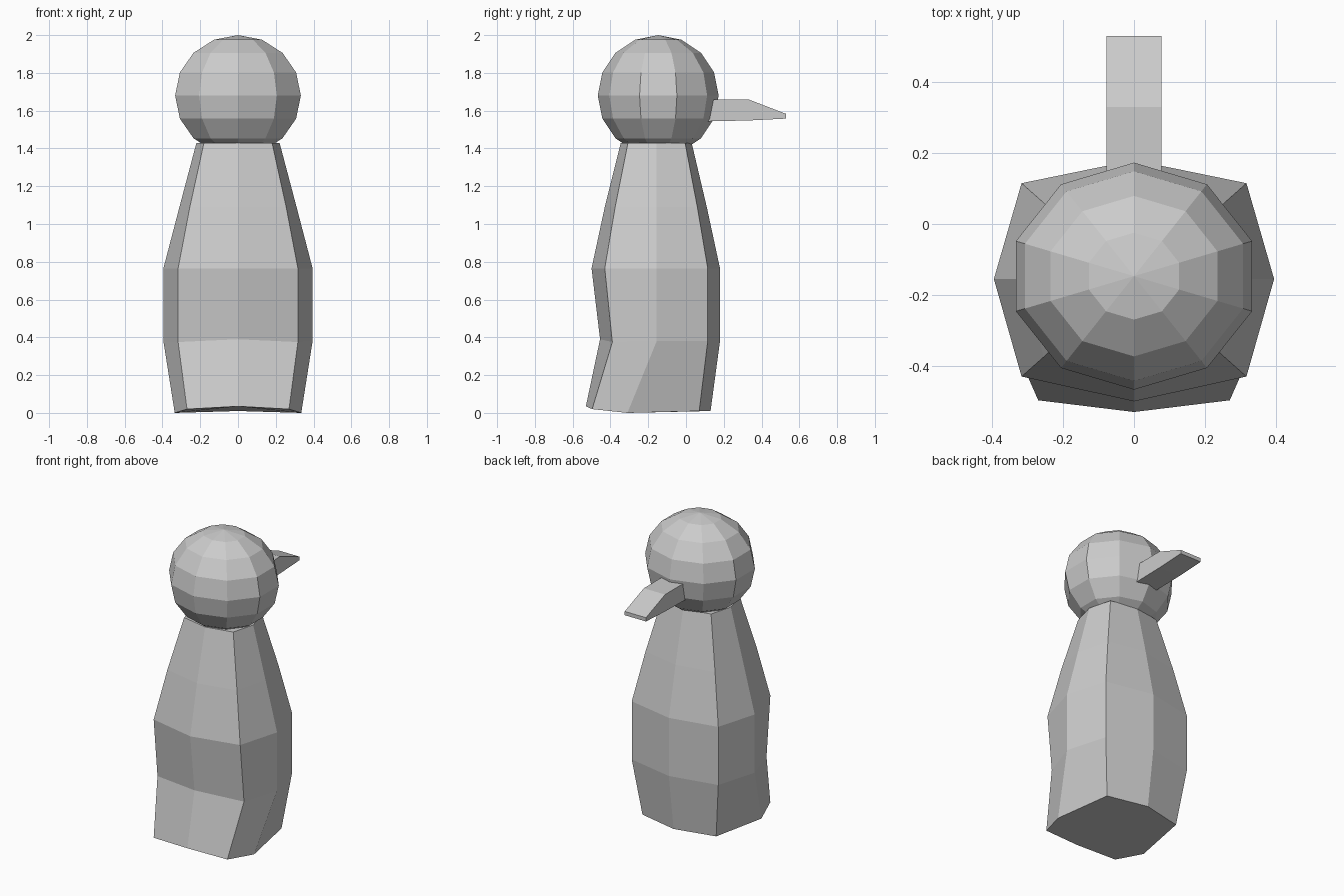
import bpy, bmesh
from math import pi

if "Cube" in bpy.data.objects:
    bpy.data.objects.remove(bpy.data.objects["Cube"])


def loft(name, rings):
    """Skin a stack of closed rings and cap both ends."""
    bm = bmesh.new()
    loops = [[bm.verts.new(p) for p in ring] for ring in rings]
    n = len(loops[0])
    for a, b in zip(loops, loops[1:]):
        for i in range(n):
            j = (i + 1) % n
            bm.faces.new((a[i], a[j], b[j], b[i]))
    bm.faces.new(loops[0][::-1])
    bm.faces.new(loops[-1])
    bmesh.ops.recalc_face_normals(bm, faces=bm.faces)
    mesh = bpy.data.meshes.new(name)
    bm.to_mesh(mesh)
    bm.free()
    obj = bpy.data.objects.new(name, mesh)
    bpy.context.collection.objects.link(obj)
    return obj


def mirrored_ring(half):
    """Half outline from front centre to back centre, mirrored across x."""
    return half + [(-x, y, z) for x, y, z in half[-2:0:-1]]


# Body: eight-sided; each level has side x, corner x, then five y values and z
levels = [
    (0.395, 0.317, (-0.455, -0.39, -0.155, 0.115, 0.18), (0.39, 0.375, 0.38, 0.38, 0.38)),
    (0.395, 0.317, (-0.50, -0.43, -0.155, 0.115, 0.18), (0.765,) * 5),
    (0.31, 0.255, (-0.43, -0.375, -0.155, 0.06, 0.11), (1.09,) * 5),
    (0.22, 0.18, (-0.345, -0.307, -0.155, -0.005, 0.03), (1.43,) * 5),
]
foot = (0.335, 0.27, (-0.53, -0.497, -0.31, 0.07, 0.13), (0.035, 0.02, 0.0, 0.01, 0.01))
rings = []
for side, corner, ys, zs in [foot] + levels:
    xs = (0, corner, side, corner, 0)
    rings.append(mirrored_ring(list(zip(xs, ys, zs))))
loft("body", rings)

# Head: ten-sided squashed sphere, a vertex column facing front
bpy.ops.mesh.primitive_uv_sphere_add(segments=10, ring_count=8, radius=1)
head = bpy.context.object
head.name = "head"
bm = bmesh.new()
bm.from_mesh(head.data)
verts = bm.verts
if max(v.co.y for v in verts) < 0.97:
    from mathutils import Matrix
    bmesh.ops.rotate(bm, verts=verts, cent=(0, 0, 0), matrix=Matrix.Rotation(pi / 10, 3, 'Z'))
bmesh.ops.scale(bm, verts=verts, vec=(0.35, 0.32, 0.32))
bmesh.ops.translate(bm, verts=verts, vec=(0, -0.147, 1.68))
bm.to_mesh(head.data)
bm.free()

# Beak: flat bar tapering to a thin tip
w = 0.078
loft("beak", [
    [(-w, y, lo), (w, y, lo), (w, y, hi), (-w, y, hi)]
    for y, lo, hi in ((0.08, 1.543, 1.66), (0.33, 1.548, 1.66), (0.53, 1.558, 1.583))
])
